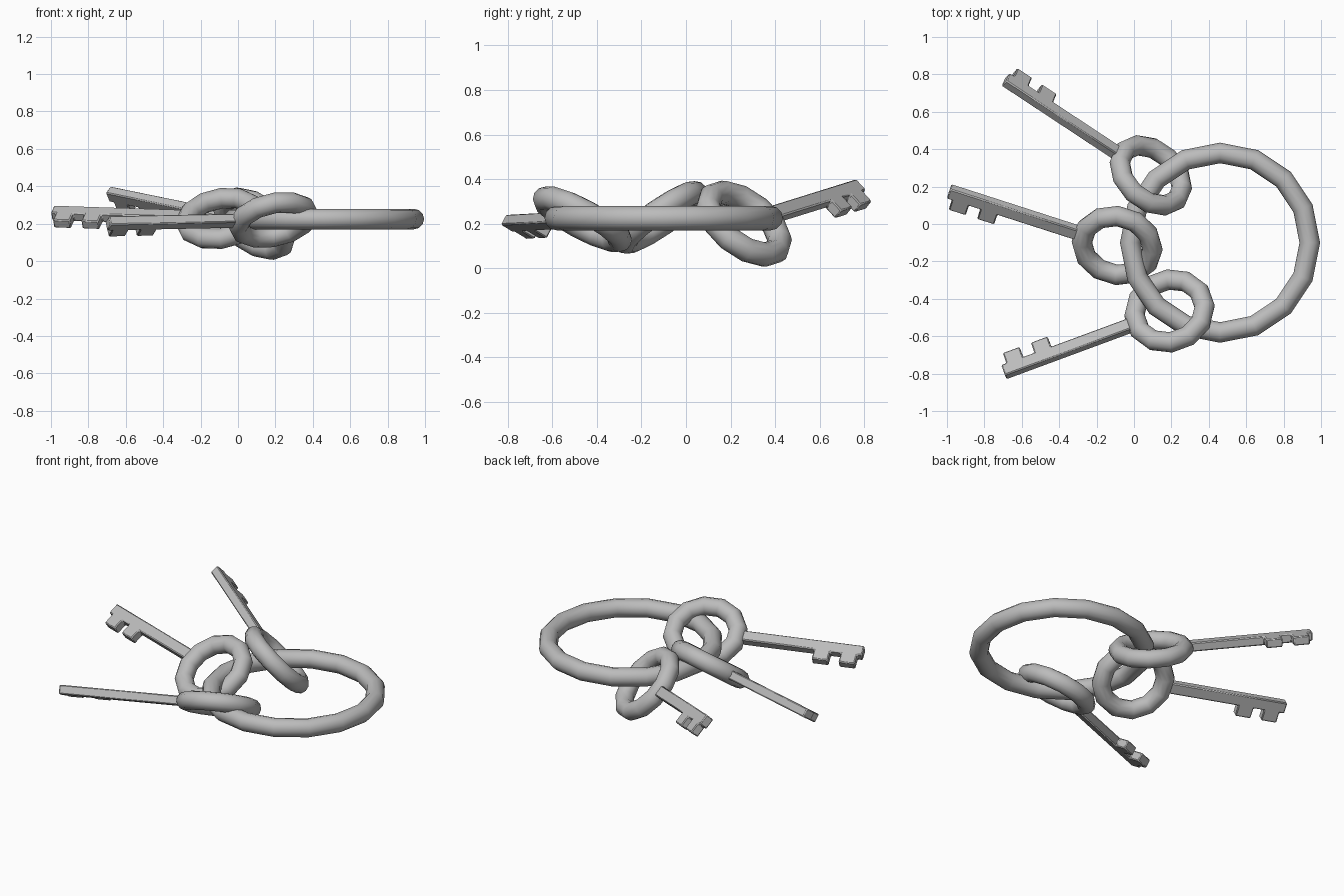
import bpy, bmesh, math
from mathutils import Matrix, Vector

cube = bpy.data.objects.get("Cube")
if cube:
    bpy.data.objects.remove(cube, do_unlink=True)

# One grey metal for everything
metal = bpy.data.materials.new("grey metal")
metal.use_nodes = True
metal.diffuse_color = (0.5, 0.5, 0.5, 1)
metal.node_tree.nodes["Principled BSDF"].inputs["Base Color"].default_value = (0.5, 0.5, 0.5, 1)


def finish(obj, angle):
    obj.data.materials.append(metal)
    bpy.ops.object.select_all(action='DESELECT')
    obj.select_set(True)
    bpy.context.view_layer.objects.active = obj
    bpy.ops.object.shade_smooth_by_angle(angle=math.radians(angle))


def ring(name, matrix, major, minor, segments):
    bpy.ops.mesh.primitive_torus_add(major_radius=major, minor_radius=minor,
                                     major_segments=segments, minor_segments=12)
    obj = bpy.context.object
    obj.name = name
    obj.matrix_world = matrix
    finish(obj, 60)


def blade(name, matrix):
    # Side outline of the shaft with two square teeth, extruded to its thickness
    half, depth, thick = 0.034, 0.10, 0.054
    outline = [(0.2, -half), (0.944, -half), (0.944, half)]
    for outer, inner in ((0.915, 0.82), (0.755, 0.66)):
        outline += [(outer, half), (outer, depth), (inner, depth), (inner, half)]
    outline.append((0.2, half))
    bm = bmesh.new()
    face = bm.faces.new([bm.verts.new((x, y, -thick / 2)) for x, y in outline])
    out = bmesh.ops.extrude_face_region(bm, geom=[face])
    top = [v for v in out["geom"] if isinstance(v, bmesh.types.BMVert)]
    bmesh.ops.translate(bm, vec=(0, 0, thick), verts=top)
    bmesh.ops.recalc_face_normals(bm, faces=bm.faces)
    mesh = bpy.data.meshes.new(name)
    bm.to_mesh(mesh)
    bm.free()
    obj = bpy.data.objects.new(name, mesh)
    bpy.context.collection.objects.link(obj)
    obj.matrix_world = matrix
    bevel = obj.modifiers.new("soft edges", 'BEVEL')
    bevel.width = 0.006
    bevel.segments = 1
    finish(obj, 30)


def key(name, centre, shaft, normal):
    # Local X runs along the shaft, local Y points along the teeth
    u = Vector(shaft).normalized()
    v = u.cross(Vector(normal)).normalized()
    w = u.cross(v)
    frame = Matrix.Translation(centre) @ Matrix((u, v, w)).transposed().to_4x4()
    ring(name + "_bow", frame @ Matrix.Rotation(math.radians(15), 4, 'Z'), 0.191, 0.055, 12)
    blade(name + "_blade", frame)


# Large ring holding the keys
ring("key_ring", Matrix.Translation((0.46, -0.1, 0.225)), 0.48, 0.055, 16)

# Three keys hanging at different tilts
key("back_key", (0.09, 0.26, 0.20), (-0.78, 0.515, 0.16), (0.50, 0.53, 0.68))
key("middle_key", (-0.09, -0.115, 0.228), (-0.90, 0.29, 0.03), (0.19, 0.55, -0.82))
key("front_key", (0.19, -0.465, 0.22), (-0.88, -0.325, -0.018), (-0.20, 0.455, 0.86))
